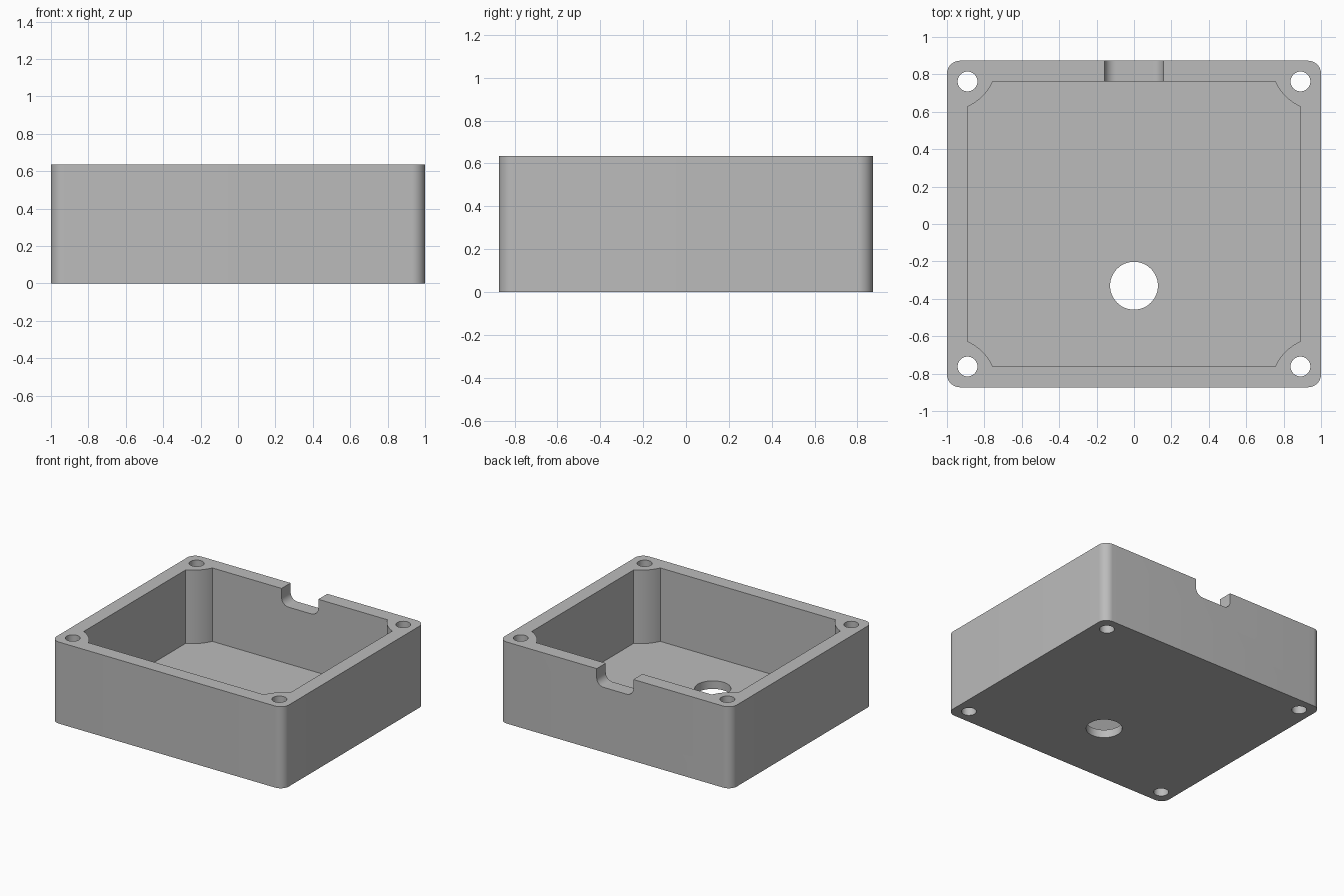
import bpy
import bmesh
from math import pi, cos, sin, atan2, hypot
from mathutils import Matrix, Vector

cube = bpy.data.objects.get("Cube")
if cube:
    bpy.data.objects.remove(cube)

# Main sizes
HX, HY, HEIGHT = 1.0, 0.873, 0.635
IX, IY, FLOOR = 0.89, 0.762, 0.063
CORNER_R = 0.07

grey = bpy.data.materials.new("plain grey")
grey.use_nodes = True
COLOUR = (0.5, 0.5, 0.5, 1)
grey.diffuse_color = COLOUR
grey.node_tree.nodes["Principled BSDF"].inputs["Base Color"].default_value = COLOUR


def arc(cx, cy, r, a0, a1, n=12):
    return [(cx + r * cos(a0 + (a1 - a0) * i / n),
             cy + r * sin(a0 + (a1 - a0) * i / n)) for i in range(n + 1)]


def prism(name, points, low, high, matrix=Matrix()):
    """Extrude a closed outline from low to high along its local z."""
    bm = bmesh.new()
    face = bm.faces.new([bm.verts.new((x, y, low)) for x, y in points])
    top = bmesh.ops.extrude_face_region(bm, geom=[face])["geom"]
    verts = [v for v in top if isinstance(v, bmesh.types.BMVert)]
    bmesh.ops.translate(bm, verts=verts, vec=Vector((0, 0, high - low)))
    bmesh.ops.transform(bm, matrix=matrix, verts=bm.verts)
    bmesh.ops.recalc_face_normals(bm, faces=bm.faces)
    mesh = bpy.data.meshes.new(name)
    bm.to_mesh(mesh)
    bm.free()
    mesh.materials.append(grey)
    obj = bpy.data.objects.new(name, mesh)
    bpy.context.collection.objects.link(obj)
    return obj


def cylinder(name, x, y, r, low, high):
    return prism(name, arc(x, y, r, 0, 2 * pi, 48)[:-1], low, high)


# Rounded outer block
outline = []
for k, (sx, sy) in enumerate([(1, 1), (-1, 1), (-1, -1), (1, -1)]):
    outline += arc(sx * (HX - CORNER_R), sy * (HY - CORNER_R), CORNER_R,
                   k * pi / 2, (k + 1) * pi / 2)
enclosure = prism("enclosure", outline, 0, HEIGHT)

# Cavity with a rounded screw post left standing in each corner
dx, dy, reach = HX - IX, HY - IY, 0.245
post_r = hypot(reach, dy)
quarter = arc(HX, HY, post_r, atan2(-reach, -dx), atan2(-dy, -reach))
cavity = []
for sx, sy in [(1, 1), (-1, 1), (-1, -1), (1, -1)]:
    part = [(sx * x, sy * y) for x, y in quarter]
    cavity += part if sx * sy > 0 else part[::-1]
cutters = [prism("cavity_cutter", cavity, FLOOR, HEIGHT + 0.2)]

# Cable notch in the back wall, rounded at the bottom
NW, ND, NR = 0.158, 0.13, 0.06
notch = [(-NW, 0.2), *arc(-NW + NR, NR - ND, NR, pi, 1.5 * pi),
         *arc(NW - NR, NR - ND, NR, 1.5 * pi, 2 * pi), (NW, 0.2)]
to_wall = Matrix.Translation((0, 0, HEIGHT)) @ Matrix.Rotation(pi / 2, 4, 'X')
cutters.append(prism("notch_cutter", notch, -HY - 0.1, -IY + 0.05, to_wall))

# Screw holes and floor hole
for sx in (-1, 1):
    for sy in (-1, 1):
        cutters.append(cylinder("screw_hole_cutter", sx * IX, sy * IY, 0.053,
                                -0.1, HEIGHT + 0.1))
cutters.append(cylinder("floor_hole_cutter", 0, -0.33, 0.128, -0.1, 0.2))

bpy.ops.object.select_all(action='DESELECT')
enclosure.select_set(True)
bpy.context.view_layer.objects.active = enclosure
for cutter in cutters:
    cutter.hide_render = True
    mod = enclosure.modifiers.new("cut", 'BOOLEAN')
    mod.operation = 'DIFFERENCE'
    mod.solver = 'EXACT'
    mod.object = cutter
    bpy.ops.object.modifier_apply(modifier=mod.name)
    bpy.data.objects.remove(cutter)

bpy.ops.object.shade_smooth_by_angle(angle=pi / 6)
